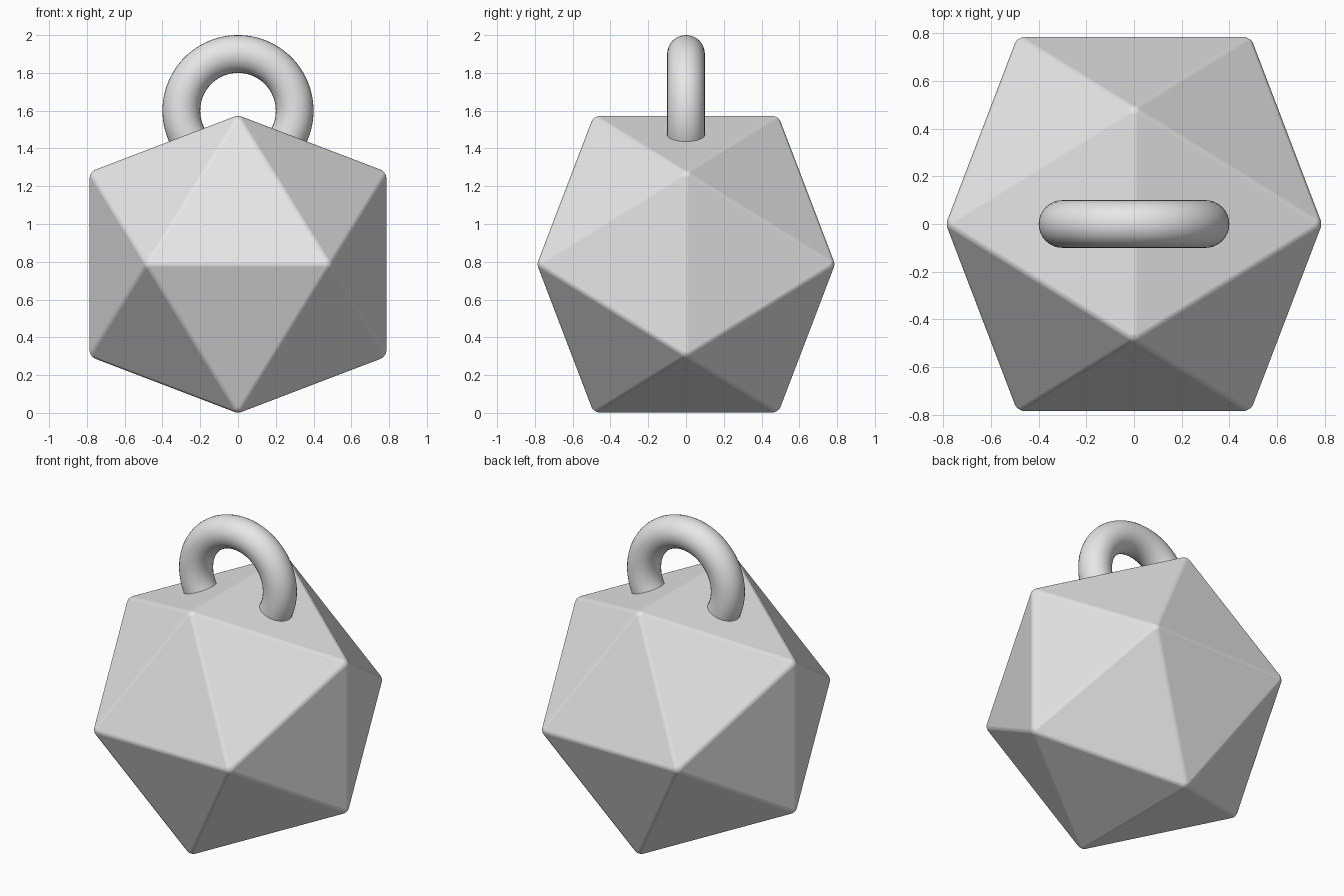
import bpy, bmesh, math
from mathutils import Vector

cube = bpy.data.objects.get("Cube")
if cube:
    bpy.data.objects.remove(cube, do_unlink=True)

# Single plain grey
grey = bpy.data.materials.new("plain grey")
grey.use_nodes = True
colour = (0.8, 0.8, 0.8, 1)
grey.diffuse_color = colour
grey.node_tree.nodes["Principled BSDF"].inputs["Base Color"].default_value = colour

HALF = 0.789
GOLDEN = (1 + math.sqrt(5)) / 2
CENTRE_Z = 0.787

# Twenty-sided body: hull of three crossed golden rectangles
bm = bmesh.new()
for s in (-1, 1):
    for t in (-1, 1):
        a, b = s * HALF, t * HALF / GOLDEN
        for corner in ((0, b, a), (a, 0, b), (b, a, 0)):
            bm.verts.new(Vector(corner))
bmesh.ops.convex_hull(bm, input=bm.verts[:])
bmesh.ops.recalc_face_normals(bm, faces=bm.faces[:])
for face in bm.faces:
    face.smooth = True
mesh = bpy.data.meshes.new("weight_body")
bm.to_mesh(mesh)
bm.free()
body = bpy.data.objects.new("weight_body", mesh)
body.location.z = CENTRE_Z
bpy.context.collection.objects.link(body)
mesh.materials.append(grey)

# Narrow rounded edges that leave the faces flat
bevel = body.modifiers.new("rounded_edges", "BEVEL")
bevel.width = 0.016
bevel.segments = 3
bevel.limit_method = "NONE"
bevel.harden_normals = True

# Upright ring handle, sunk into the top of the body
bpy.ops.mesh.primitive_torus_add(
    major_radius=0.3, minor_radius=0.1, major_segments=96, minor_segments=32,
    location=(0, 0, 1.6), rotation=(math.pi / 2, 0, 0))
ring = bpy.context.object
ring.name = "ring_handle"
ring.data.materials.append(grey)
bpy.ops.object.shade_smooth()
